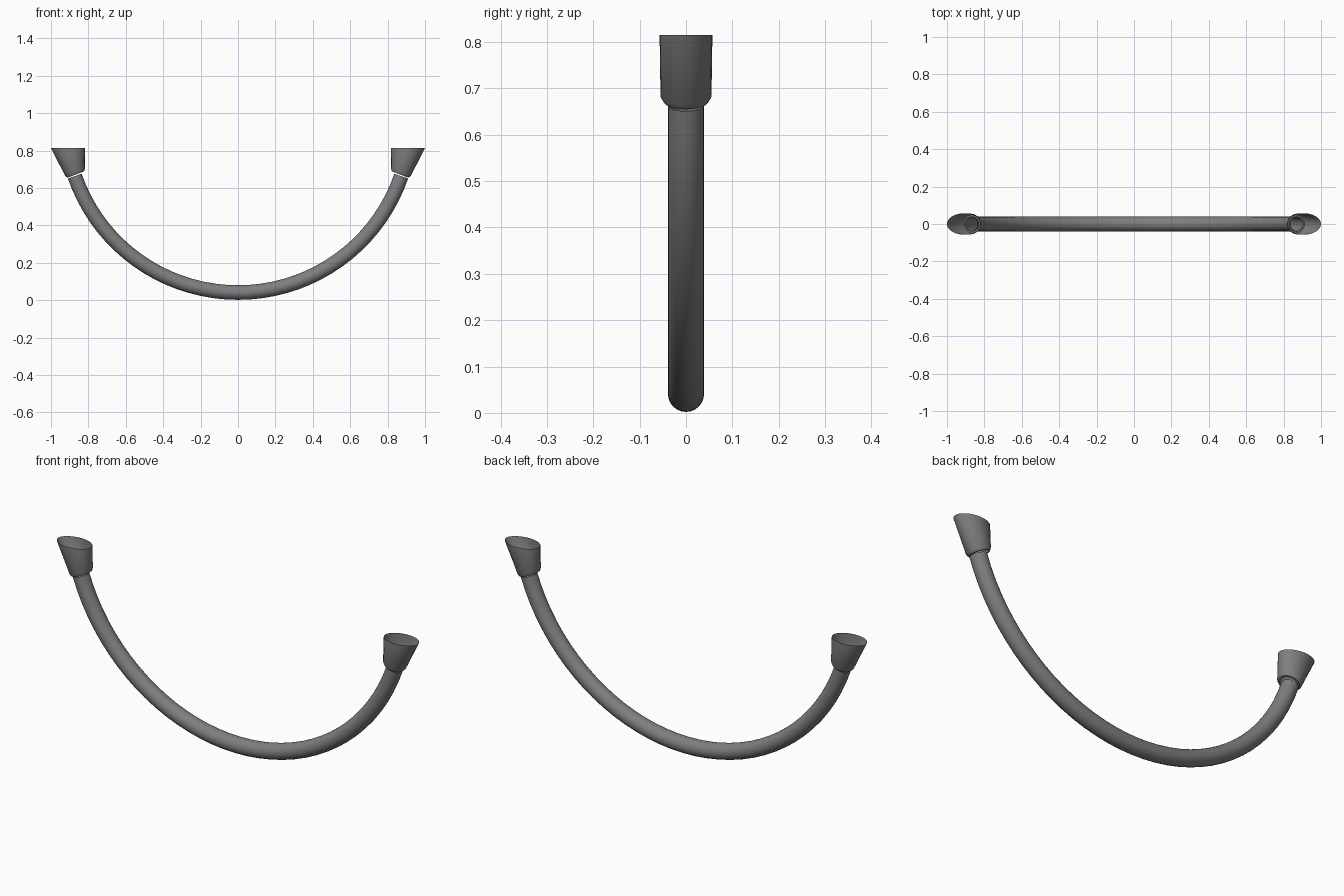
import bpy, bmesh, math
from mathutils import Vector

cube = bpy.data.objects.get("Cube")
if cube:
    bpy.data.objects.remove(cube)

SIDES = 24
TUBE_R = 0.039
ARC_R = 0.923            # radius of the hanging arc
ARC_Z = ARC_R + TUBE_R + 0.002
END = math.radians(71)   # arc angle at each end

grey = bpy.data.materials.new("metal grey")
grey.use_nodes = True
colour = (0.21, 0.21, 0.21, 1)
grey.diffuse_color = colour
grey.node_tree.nodes["Principled BSDF"].inputs["Base Color"].default_value = colour


def arc_point(a):
    return Vector((ARC_R * math.sin(a), 0, ARC_Z - ARC_R * math.cos(a)))


def ring(centre, u, v):
    """Ellipse of points with half axes u and v."""
    steps = [2 * math.pi * i / SIDES for i in range(SIDES)]
    return [centre + u * math.cos(t) + v * math.sin(t) for t in steps]


def loft(name, rings):
    bm = bmesh.new()
    loops = [[bm.verts.new(p) for p in r] for r in rings]
    for a, b in zip(loops, loops[1:]):
        for i in range(SIDES):
            j = (i + 1) % SIDES
            bm.faces.new((a[i], a[j], b[j], b[i]))
    bmesh.ops.recalc_face_normals(bm, faces=bm.faces)
    mesh = bpy.data.meshes.new(name)
    bm.to_mesh(mesh)
    bm.free()
    mesh.materials.append(grey)
    obj = bpy.data.objects.new(name, mesh)
    bpy.context.collection.objects.link(obj)
    bpy.ops.object.select_all(action='DESELECT')
    obj.select_set(True)
    bpy.context.view_layer.objects.active = obj
    bpy.ops.object.shade_smooth_by_angle(angle=math.radians(35))
    return obj


# Curved handle tube, open at both ends
Y = Vector((0, 1, 0))
STEPS = 36
tube = []
for k in range(STEPS + 1):
    a = END * (2 * k / STEPS - 1)
    out = Vector((math.sin(a), 0, -math.cos(a)))
    tube.append(ring(arc_point(a), out * TUBE_R, Y * TUBE_R))
loft("handle_tube", tube)

# Flared end sockets, cut level at the top
for side, name in ((1, "left_socket"), (-1, "right_socket")):
    X = Vector((side, 0, 0))
    a = math.radians(69)
    out = Vector((side * math.sin(a), 0, -math.cos(a)))
    along = Vector((side * math.cos(a), 0, math.sin(a)))
    base = Vector((side * 0.867, 0, 0.672))
    top = Vector((side * 0.909, 0, 0.815))
    loft(name, [
        ring(base, out * TUBE_R, Y * TUBE_R),
        ring(base, out * 0.048, Y * 0.048),
        ring(base + along * 0.012, out * 0.056, Y * 0.055),
        ring(top, X * 0.091, Y * 0.057),
    ])
